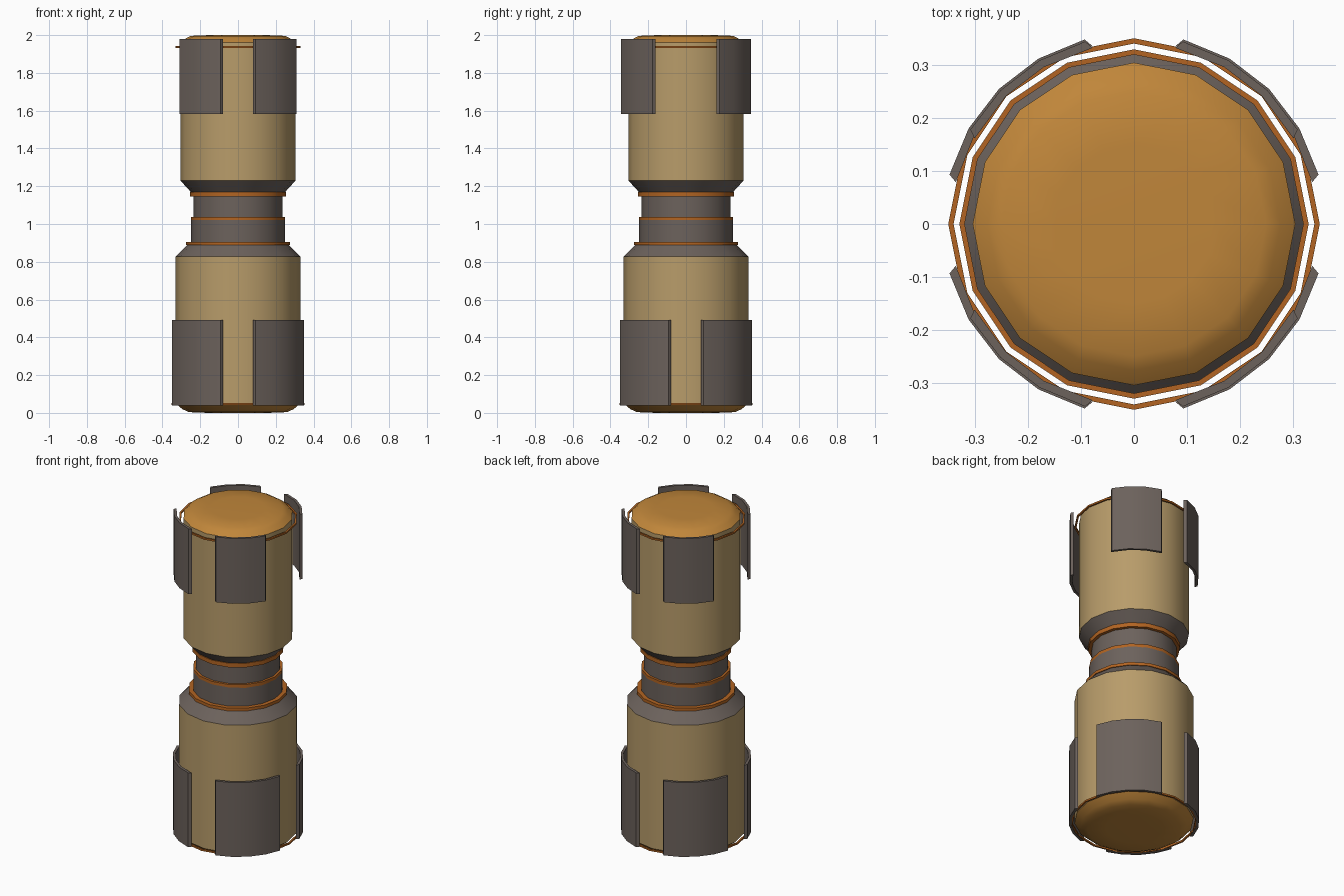
import bpy, bmesh, math
from mathutils import Vector

if "Cube" in bpy.data.objects:
    bpy.data.objects.remove(bpy.data.objects["Cube"])

def material(name, rgb):
    m = bpy.data.materials.new(name)
    lin = [((c / 255 + 0.055) / 1.055) ** 2.4 for c in rgb]
    m.diffuse_color = (*lin, 1)
    m.use_nodes = True
    m.node_tree.nodes["Principled BSDF"].inputs["Base Color"].default_value = m.diffuse_color
    return m

TAN = material("tan", (184, 156, 106))
GREY = material("warm grey", (108, 98, 92))
AMBER = material("amber", (192, 134, 58))
COPPER = material("copper orange", (178, 100, 34))
SIDES = 16

def finish(name, bm, mat, angle):
    bmesh.ops.recalc_face_normals(bm, faces=bm.faces)
    me = bpy.data.meshes.new(name)
    bm.to_mesh(me)
    bm.free()
    me.materials.append(mat)
    ob = bpy.data.objects.new(name, me)
    bpy.context.collection.objects.link(ob)
    bpy.ops.object.select_all(action='DESELECT')
    ob.select_set(True)
    bpy.context.view_layer.objects.active = ob
    bpy.ops.object.shade_smooth_by_angle(angle=math.radians(angle))
    return ob

def lathe(name, profile, mat, closed=False, angle=30):
    """Spin (radius, z) points round the z axis; radius 0 makes a pole."""
    bm = bmesh.new()
    rows = []
    for r, z in profile:
        if r == 0:
            rows.append([bm.verts.new((0, 0, z))] * SIDES)
        else:
            rows.append([bm.verts.new((r * math.cos(2 * math.pi * i / SIDES),
                                       r * math.sin(2 * math.pi * i / SIDES), z))
                         for i in range(SIDES)])
    pairs = list(zip(rows, rows[1:]))
    if closed:
        pairs.append((rows[-1], rows[0]))
    for a, b in pairs:
        for i in range(SIDES):
            j = (i + 1) % SIDES
            bm.faces.new(list(dict.fromkeys((a[i], a[j], b[j], b[i]))))
    return finish(name, bm, mat, angle)

def ring(name, r_in, r_out, z0, z1):
    lathe(name, [(r_in, z0), (r_out, z0), (r_out, z1), (r_in, z1)], COPPER, True)

def plate(name, a0, a1, steps, r_out, z0, z1, sx, sy):
    """Curved armour plate in one quadrant, with slanted ends."""
    bm = bmesh.new()
    rows = []
    for i in range(steps + 1):
        ao = a0 + (a1 - a0) * i / steps
        ai = ao + (-1.8 if i == 0 else 1.8 if i == steps else 0)
        row = []
        for r, a, z in ((r_out, ao, z0), (r_out, ao, z1),
                        (r_out - 0.015, ai, z1), (r_out - 0.015, ai, z0)):
            t = math.radians(a)
            row.append(bm.verts.new((sx * r * math.cos(t), sy * r * math.sin(t), z)))
        rows.append(row)
    for a, b in zip(rows, rows[1:]):
        for k in range(4):
            bm.faces.new((a[k], a[(k + 1) % 4], b[(k + 1) % 4], b[k]))
    bm.faces.new(rows[0])
    bm.faces.new(rows[-1])
    finish(name, bm, GREY, 30)

# Tan hull sections
lathe("lower_hull", [(0.33, 0.05), (0.33, 0.827)], TAN)
lathe("upper_hull", [(0.305, 1.23), (0.305, 1.96)], TAN)

# Rounded amber end caps
lathe("top_cap", [(0.305, 1.96), (0.277, 1.982), (0.25, 1.996), (0.15, 2.0), (0, 2.0)], AMBER, angle=60)
lathe("bottom_cap", [(0.33, 0.05), (0.295, 0.02), (0.26, 0.004), (0.16, 0), (0, 0)], AMBER, angle=60)

# Grey tapered collars and neck
lathe("lower_collar", [(0.33, 0.827), (0.27, 0.888), (0.2, 0.888)], GREY)
lathe("upper_collar", [(0.305, 1.23), (0.25, 1.17), (0.2, 1.17)], GREY)
lathe("lower_neck", [(0.25, 0.88), (0.25, 1.02), (0.2, 1.02)], GREY)
lathe("upper_neck", [(0.236, 1.01), (0.236, 1.18)], GREY)

# Orange bands round the neck
ring("lower_neck_band", 0.24, 0.275, 0.888, 0.906)
ring("middle_neck_band", 0.22, 0.25, 1.018, 1.038)
ring("upper_neck_band", 0.22, 0.255, 1.145, 1.17)

# Thin hoops standing off the hull ends
ring("top_hoop", 0.32, 0.33, 1.933, 1.943)
ring("bottom_hoop", 0.341, 0.351, 0.043, 0.053)

# Four plates at each end
for sx in (-1, 1):
    for sy in (-1, 1):
        tag = ("front" if sy < 0 else "back") + ("_left" if sx < 0 else "_right")
        plate("lower_plate_" + tag, 15, 75, 4, 0.361, 0.04, 0.493, sx, sy)
        plate("upper_plate_" + tag, 30, 75, 3, 0.357, 1.582, 1.98, sx, sy)
